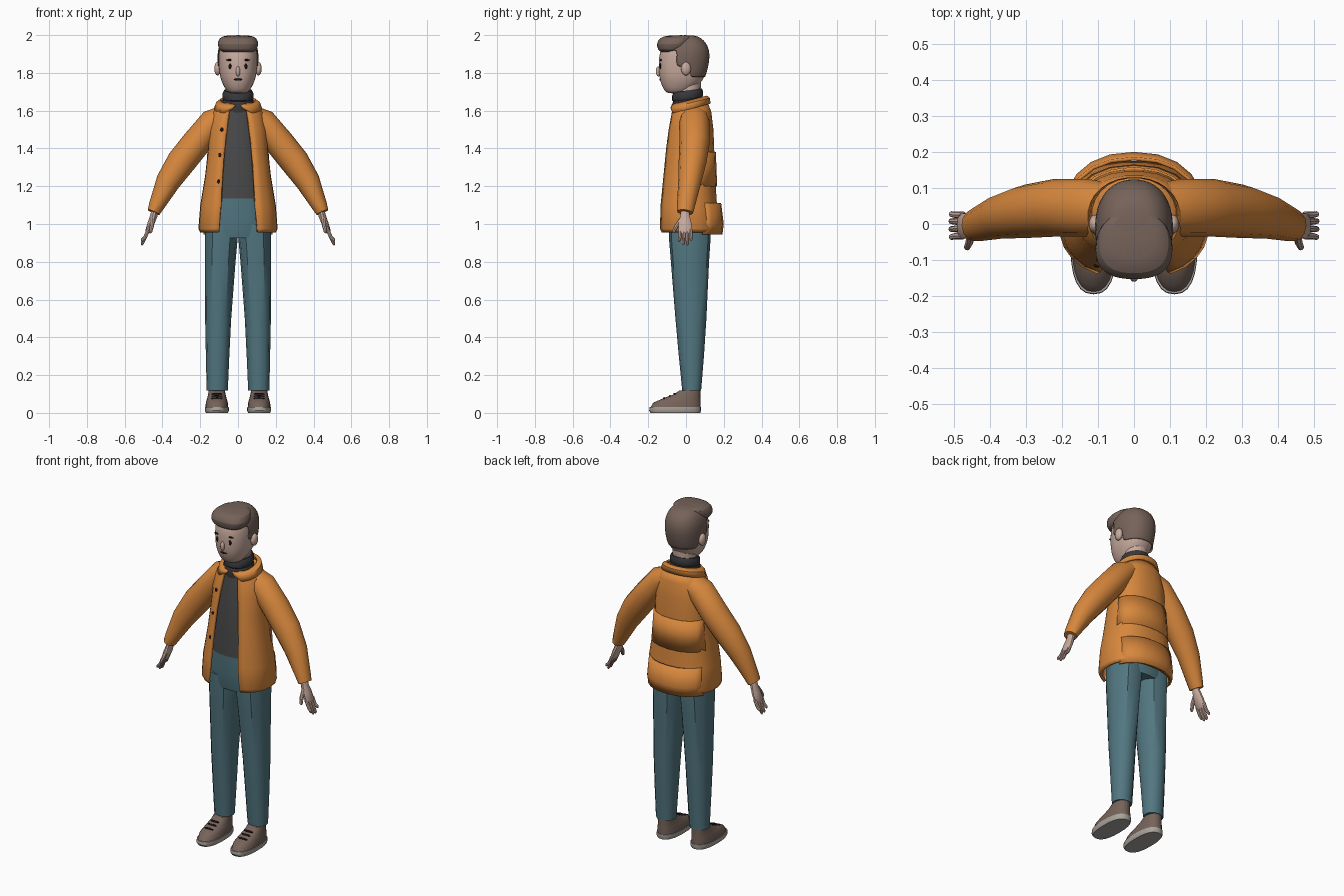
import bpy, bmesh, math
from mathutils import Vector

if "Cube" in bpy.data.objects:
    bpy.data.objects.remove(bpy.data.objects["Cube"])


def mat(name, hexa):
    m = bpy.data.materials.new(name)
    lin = [(int(hexa[i:i + 2], 16) / 255) ** 2.2 for i in (0, 2, 4)]
    m.diffuse_color = (*lin, 1)
    m.use_nodes = True
    m.node_tree.nodes["Principled BSDF"].inputs["Base Color"].default_value = m.diffuse_color
    return m


ORANGE = mat("jacket_orange", "D6863F")
TEAL = mat("trouser_teal", "537680")
SHIRT = mat("shirt_grey", "4A4A4B")
KNIT = mat("collar_charcoal", "3B3B3E")
SKIN = mat("skin", "C6A89B")
BROWN = mat("hair_brown", "75635A")
SOLE = mat("sole_grey", "A8A29B")
BLACK = mat("dark_detail", "1E1918")


def finish(name, bm, material, mirror=False, thick=0, subsurf=0, angle=35):
    me = bpy.data.meshes.new(name)
    bm.to_mesh(me)
    bm.free()
    me.materials.append(material)
    ob = bpy.data.objects.new(name, me)
    bpy.context.collection.objects.link(ob)
    bpy.ops.object.select_all(action='DESELECT')
    ob.select_set(True)
    bpy.context.view_layer.objects.active = ob
    bpy.ops.object.shade_smooth_by_angle(angle=math.radians(angle))
    if thick:
        s = ob.modifiers.new("thickness", 'SOLIDIFY')
        s.thickness, s.offset = thick, -1
    if subsurf:
        ob.modifiers.new("smooth", 'SUBSURF').levels = subsurf
        ob.modifiers["smooth"].render_levels = subsurf
    if mirror:
        ob.modifiers.new("mirror", 'MIRROR')
    return ob


def loft(name, material, levels, n=20, p=0.9, cx=None, tilt=0, arc=None, keep=None, **kw):
    """Stack rings (z, half width, y front, y back[, half front opening]), lowest first."""
    bm = bmesh.new()
    is_open = arc is not None or len(levels[0]) > 4
    rings = []
    for k, lv in enumerate(levels):
        z, rx, yf, yb = lv[:4]
        t0 = arc or (math.asin((lv[4] / rx) ** (1 / p)) if is_open else 0)
        ring = []
        for i in range(n):
            t = t0 + (2 * math.pi - 2 * t0) * i / (n - 1 if is_open else n)
            s, c = math.sin(t), math.cos(t)
            x = math.copysign(abs(s) ** p, s) * rx + (cx[k] if cx else 0)
            y = (yf + yb) / 2 - math.copysign(abs(c) ** p, c) * (yb - yf) / 2
            ring.append(bm.verts.new((x, y, z + tilt * y)))
        rings.append(ring)
    for a, b in zip(rings, rings[1:]):
        for i in range(n - 1 if is_open else n):
            j = (i + 1) % n
            bm.faces.new((a[i], a[j], b[j], b[i]))
    if not is_open:
        bm.faces.new(rings[0][::-1])
        bm.faces.new(rings[-1])
    if keep:
        drop = [f for f in bm.faces if not keep(f.calc_center_median())]
        bmesh.ops.delete(bm, geom=drop, context='FACES')
    return finish(name, bm, material, **kw)


def tube(name, material, pts, n=12, **kw):
    """Sweep ellipses along points (x, y, z, radius across, radius in y)."""
    bm = bmesh.new()
    P = [Vector(q[:3]) for q in pts]
    rings = []
    for k, q in enumerate(pts):
        d = P[min(k + 1, len(P) - 1)] - P[max(k - 1, 0)]
        side = d.cross(Vector((0, 1, 0))).normalized()
        up = side.cross(d).normalized()
        rings.append([bm.verts.new(P[k] + side * q[3] * math.cos(2 * math.pi * i / n)
                                   + up * q[4] * math.sin(2 * math.pi * i / n)) for i in range(n)])
    for a, b in zip(rings, rings[1:]):
        for i in range(n):
            bm.faces.new((a[i], a[(i + 1) % n], b[(i + 1) % n], b[i]))
    bm.faces.new(rings[0])
    bm.faces.new(rings[-1])
    bmesh.ops.recalc_face_normals(bm, faces=bm.faces)
    return finish(name, bm, material, **kw)


def blob(name, material, loc, r, mirror=False):
    bm = bmesh.new()
    bmesh.ops.create_uvsphere(bm, u_segments=14, v_segments=8, radius=1)
    for v in bm.verts:
        v.co = Vector(loc) + Vector([a * b for a, b in zip(v.co, r)])
    return finish(name, bm, material, mirror=mirror, angle=60)


def surface_y(ob, x, z):
    bpy.context.view_layer.update()
    return ob.ray_cast((x, -1, z), (0, 1, 0))[1].y


# Shoes with soles, laces and ankles
sx = 0.112
loft("sole", SOLE, [(0, .058, -.188, .076), (.012, .064, -.195, .08), (.03, .063, -.193, .08)],
     n=24, p=.8, cx=[sx] * 3, mirror=True)
loft("shoe", BROWN, [(.03, .06, -.188, .078), (.055, .058, -.172, .078), (.075, .052, -.125, .077),
     (.098, .046, -.065, .076), (.118, .043, -.035, .076)], n=24, p=.85, cx=[sx] * 5, mirror=True)
for y, z in ((-.115, .077), (-.085, .088), (-.06, .1)):
    blob("shoelace", BLACK, (sx, y, z), (.03, .007, .006), True)
loft("ankle", SKIN, [(.09, .038, -.015, .065), (.16, .038, -.015, .065)], n=12, cx=[sx - .002] * 2, mirror=True)

# Trousers
loft("trouser_leg", TEAL, [(.118, .056, -.02, .08), (.3, .062, -.038, .095), (.5, .069, -.056, .108),
     (.8, .081, -.08, .122), (.92, .087, -.09, .13), (1.0, .085, -.092, .13)],
     n=12, cx=[.11, .108, .105, .094, .089, .087], mirror=True)
loft("trouser_hips", TEAL, [(.925, .165, -.085, .125), (.96, .176, -.092, .132), (1.02, .172, -.1, .132),
     (1.14, .155, -.103, .12)], n=20)

# Shirt and rolled neck
loft("shirt", SHIRT, [(1.135, .152, -.107, .11), (1.3, .135, -.103, .11), (1.5, .11, -.085, .105),
     (1.64, .07, -.062, .085)])
loft("roll_neck", KNIT, [(1.6, .083, -.07, .085), (1.64, .085, -.075, .09), (1.658, .078, -.068, .085),
     (1.665, .082, -.073, .09), (1.69, .082, -.073, .09), (1.706, .074, -.064, .083)], n=24, p=1, tilt=.15)

# Open jacket, back panels, collar and buttons
jacket = loft("jacket", ORANGE, [(.955, .2, -.145, .17, .105), (.975, .21, -.152, .175, .104),
              (1.1, .2, -.146, .165, .093), (1.25, .175, -.132, .155, .086), (1.4, .158, -.115, .15, .074),
              (1.5, .155, -.098, .146, .062), (1.59, .135, -.08, .135, .05), (1.64, .095, -.066, .118, .045)],
              n=24, p=.85, thick=.015)
loft("back_hem_panel", ORANGE, [(.945, .192, -.13, .193), (1.0, .194, -.13, .2), (1.11, .188, -.12, .186)],
     n=9, arc=1.9, thick=.01)
loft("back_waist_panel", ORANGE, [(1.2, .18, -.11, .165), (1.38, .166, -.1, .158)], n=9, arc=1.8, thick=.01)
loft("jacket_collar", ORANGE, [(1.605, .128, -.09, .13, .075), (1.635, .118, -.085, .128, .03),
     (1.652, .094, -.076, .112, .012)], n=24, p=.95, tilt=.25, thick=.012)
for x, z in ((-.085, 1.5), (-.095, 1.365), (-.102, 1.225)):
    blob("button", BLACK, (x, surface_y(jacket, x, z), z), (.01, .005, .01))

# Sleeves and hands
tube("sleeve", ORANGE, [(.06, .042, 1.585, .05, .07), (.13, .045, 1.54, .074, .08), (.22, .045, 1.43, .077, .08),
     (.30, .035, 1.33, .077, .074), (.37, .02, 1.225, .065, .061), (.43, 0, 1.1, .042, .048),
     (.447, -.005, 1.062, .034, .043)], mirror=True)
tube("hand", SKIN, [(.436, -.005, 1.09, .02, .024), (.445, -.005, 1.045, .019, .025), (.462, -.005, 1.0, .018, .036),
     (.478, -.005, .96, .014, .037), (.482, -.005, .95, .008, .034)], n=10, mirror=True)
for y, end in ((-.033, .905), (-.013, .888), (.007, .887), (.025, .91)):
    tube("finger", SKIN, [(.474, y, .97, .01, .01), (.492, y, .93, .0095, .0095),
         (.507, y * 1.1, end + .008, .008, .008), (.509, y * 1.1, end, .003, .003)], n=8, mirror=True)
tube("thumb", SKIN, [(.452, -.025, 1.025, .012, .012), (.456, -.05, .99, .011, .011),
     (.463, -.065, .96, .009, .009), (.465, -.068, .952, .003, .003)], n=8, mirror=True)

# Head, neck and ears
loft("neck", SKIN, [(1.62, .066, -.055, .075), (1.78, .066, -.05, .08)], n=16, p=1)
head = loft("head", SKIN, [(1.69, .045, -.098, .0), (1.705, .062, -.115, .035), (1.74, .082, -.132, .075),
            (1.78, .097, -.143, .1), (1.83, .102, -.146, .112), (1.89, .104, -.145, .118),
            (1.94, .097, -.128, .11), (1.975, .07, -.09, .085), (1.985, .03, -.04, .04)], n=24, subsurf=1)
blob("ear", SKIN, (.108, .0, 1.822), (.018, .026, .036), True)

# Face
blob("nose", SKIN, (0, -.146, 1.808), (.012, .014, .027))
for name, x, z, rx, rz in (("eye", .042, 1.836, .008, .015), ("eyebrow", .044, 1.868, .02, .005)):
    blob(name, BLACK, (x, surface_y(head, x, z), z), (rx, .005, rz), True)
blob("mouth", BLACK, (0, surface_y(head, 0, 1.765) + .001, 1.765), (.022, .005, .006))


# Hair: short back and sides, with a swept-up front
def hairy(c):
    return c.z > (1.91 if c.y < -.05 else 1.83 if c.y < .025 else 1.77)


loft("hair", BROWN, [(1.775, .1, -.14, .103), (1.83, .107, -.148, .119), (1.88, .11, -.148, .126),
     (1.92, .108, -.142, .125), (1.96, .095, -.12, .108), (1.985, .075, -.09, .08), (2.0, .05, -.06, .05)],
     n=24, keep=hairy, thick=.006, subsurf=1)
loft("hair_front", BROWN, [(1.902, .07, -.125, -.01), (1.92, .1, -.15, .0), (1.955, .112, -.158, .02),
     (1.985, .1, -.142, .035), (2.0, .07, -.1, .045)], n=20, p=.8, subsurf=1)
